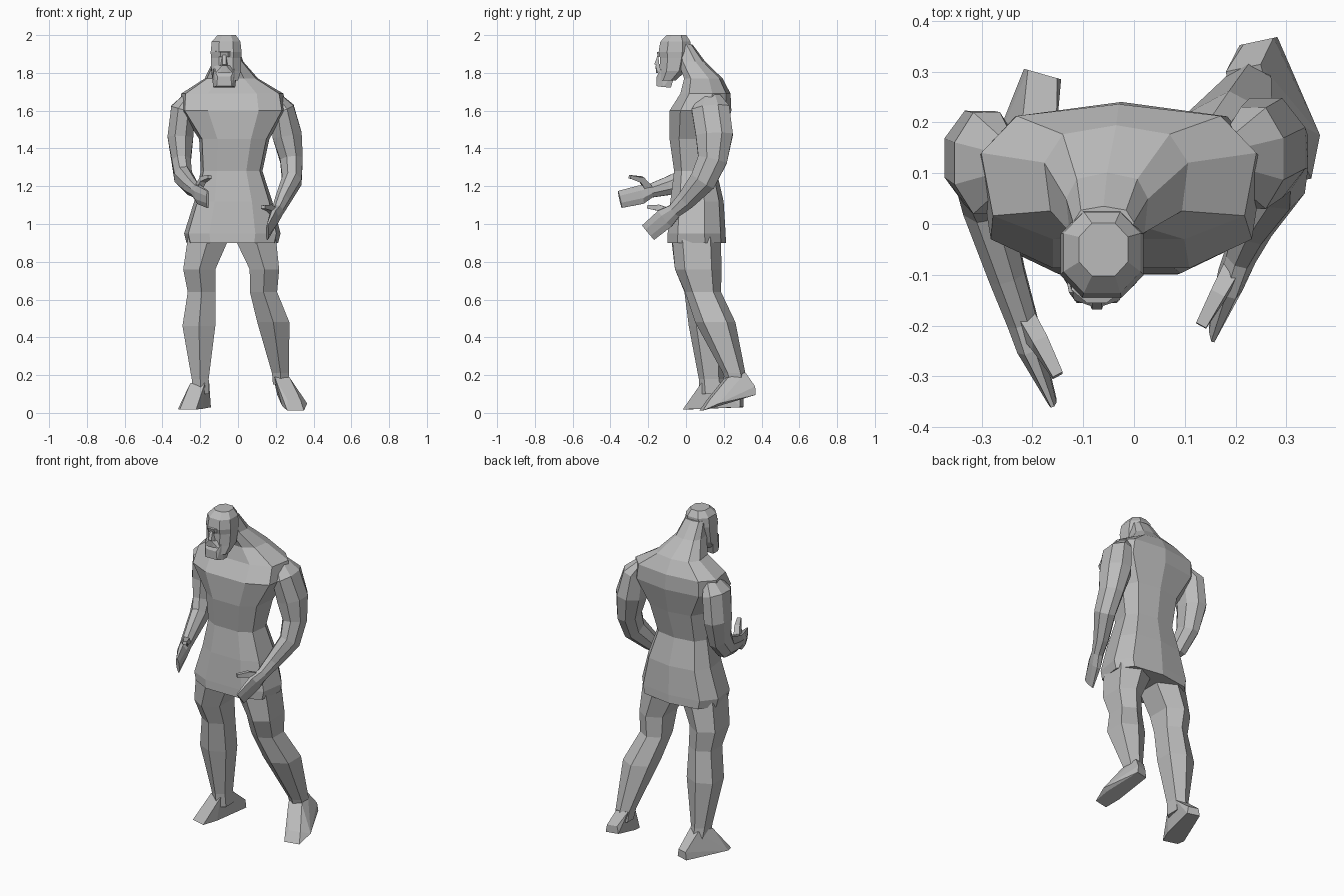
import bpy
import bmesh
import math
from mathutils import Vector

default_cube = bpy.data.objects.get("Cube")
if default_cube:
    bpy.data.objects.remove(default_cube)

clay = bpy.data.materials.new("grey clay")
clay.use_nodes = True
clay_colour = (.5, .5, .5, 1)
clay.diffuse_color = clay_colour
clay.node_tree.nodes["Principled BSDF"].inputs["Base Color"].default_value = clay_colour


def finish(name, bm):
    """Turn a bmesh into a flat shaded object."""
    bmesh.ops.recalc_face_normals(bm, faces=bm.faces)
    mesh = bpy.data.meshes.new(name)
    bm.to_mesh(mesh)
    bm.free()
    mesh.materials.append(clay)
    part = bpy.data.objects.new(name, mesh)
    bpy.context.collection.objects.link(part)
    return part


def ring(x, y, z, w, d):
    """A cross-section: centre, half width and half depth."""
    return Vector((x, y, z)), w, d


def loft(name, rings, sides=8, boxy=.8, tilt=False, phase=.5):
    """Skin cross-sections; tilted ones stand square to the path."""
    bm = bmesh.new()
    loops = []
    fit = math.cos(math.pi / sides) ** boxy
    for i, (centre, w, d) in enumerate(rings):
        along = Vector((0, 0, 1))
        if tilt:
            before, after = rings[max(i - 1, 0)], rings[min(i + 1, len(rings) - 1)]
            along = (after[0] - before[0]).normalized()
        across = Vector((1, 0, 0))
        across = (across - along * across.dot(along)).normalized()
        forward = along.cross(across)
        loop = []
        for k in range(sides):
            angle = math.tau * (k + phase) / sides
            c, s = math.cos(angle), math.sin(angle)
            u = math.copysign(abs(c) ** boxy, c) * w / fit
            v = math.copysign(abs(s) ** boxy, s) * d / fit
            loop.append(bm.verts.new(centre + across * u + forward * v))
        loops.append(loop)
    for low, high in zip(loops, loops[1:]):
        for k in range(sides):
            n = (k + 1) % sides
            bm.faces.new((low[k], low[n], high[n], high[k]))
    bm.faces.new(loops[0])
    bm.faces.new(loops[-1])
    return finish(name, bm)


def hull(name, points):
    """Wrap a few corner points in a faceted solid."""
    bm = bmesh.new()
    for point in points:
        bm.verts.new(point)
    bmesh.ops.convex_hull(bm, input=bm.verts)
    return finish(name, bm)


# Tunic: flat front, ridged back, flared skirt, narrow waist and broad chest
loft("tunic", [
    ring(x=-.03, y=.053, z=.9, w=.235, d=.152),
    ring(x=-.03, y=.053, z=.95, w=.247, d=.15),
    ring(x=-.025, y=.055, z=1.12, w=.2, d=.138),
    ring(x=-.034, y=.047, z=1.28, w=.158, d=.11),
    ring(x=-.02, y=.055, z=1.45, w=.18, d=.142),
    ring(x=-.025, y=.073, z=1.6, w=.272, d=.16),
    ring(x=-.03, y=.1, z=1.69, w=.262, d=.13),
    ring(x=-.035, y=.09, z=1.77, w=.137, d=.1),
    ring(x=-.053, y=.028, z=1.86, w=.078, d=.07),
    ring(x=-.06, y=-.01, z=1.95, w=.058, d=.043),
], sides=9, boxy=.7, phase=.25)

# Head, tapering into the jaw
loft("head", [
    ring(x=-.065, y=-.1, z=1.76, w=.065, d=.045),
    ring(x=-.063, y=-.07, z=1.81, w=.078, d=.07),
    ring(x=-.063, y=-.06, z=1.88, w=.08, d=.078),
    ring(x=-.063, y=-.06, z=1.91, w=.082, d=.085),
    ring(x=-.063, y=-.056, z=1.965, w=.076, d=.08),
    ring(x=-.06, y=-.05, z=2, w=.048, d=.052),
], boxy=.85)

# Face: each piece is the same on both sides of the middle line
face_x = -.073


def face_piece(name, corners):
    hull(name, [(face_x + side * x, y, z) for x, y, z in corners for side in (-1, 1)])


face_piece("brow", [(.05, -.13, 1.915), (.05, -.125, 1.89), (.02, -.155, 1.91),
                    (.02, -.148, 1.885), (.05, -.08, 1.9)])
face_piece("nose", [(.008, -.148, 1.9), (.01, -.168, 1.845), (.02, -.14, 1.835)])
face_piece("moustache", [(.01, -.162, 1.84), (.045, -.15, 1.8), (.055, -.11, 1.84),
                         (.02, -.158, 1.8)])
face_piece("beard", [(.04, -.155, 1.73), (.055, -.08, 1.722), (.07, -.05, 1.82),
                     (.055, -.135, 1.82), (.035, -.155, 1.78), (.058, -.12, 1.725)])

# Left arm hangs with a slight bend, the hand beside the hip
loft("left_arm", [
    ring(x=.19, y=.13, z=1.68, w=.03, d=.05),
    ring(x=.235, y=.13, z=1.61, w=.062, d=.1),
    ring(x=.26, y=.15, z=1.47, w=.078, d=.098),
    ring(x=.283, y=.14, z=1.34, w=.06, d=.078),
    ring(x=.285, y=.09, z=1.23, w=.052, d=.07),
    ring(x=.235, y=.0, z=1.125, w=.038, d=.05),
    ring(x=.21, y=-.06, z=1.07, w=.03, d=.038),
    ring(x=.19, y=-.11, z=1.03, w=.025, d=.055),
    ring(x=.155, y=-.2, z=.955, w=.008, d=.05),
], boxy=1, tilt=True)

# Right arm is bent further, the hand held out in front
loft("right_arm", [
    ring(x=-.25, y=.12, z=1.68, w=.03, d=.05),
    ring(x=-.29, y=.12, z=1.61, w=.065, d=.1),
    ring(x=-.305, y=.13, z=1.46, w=.068, d=.093),
    ring(x=-.3, y=.1, z=1.33, w=.05, d=.078),
    ring(x=-.29, y=.04, z=1.25, w=.047, d=.062),
    ring(x=-.25, y=-.1, z=1.2, w=.036, d=.048),
    ring(x=-.22, y=-.19, z=1.175, w=.03, d=.036),
    ring(x=-.205, y=-.24, z=1.155, w=.026, d=.05),
    ring(x=-.16, y=-.35, z=1.13, w=.008, d=.046),
], boxy=1, tilt=True)

# Thumbs
loft("left_thumb", [
    ring(x=.195, y=-.09, z=1.06, w=.018, d=.022),
    ring(x=.165, y=-.14, z=1.085, w=.015, d=.016),
    ring(x=.132, y=-.2, z=1.09, w=.011, d=.009),
], sides=4, tilt=True)
loft("right_thumb", [
    ring(x=-.215, y=-.19, z=1.18, w=.018, d=.022),
    ring(x=-.185, y=-.235, z=1.235, w=.016, d=.016),
    ring(x=-.15, y=-.298, z=1.25, w=.011, d=.009),
], sides=4, tilt=True)

# Legs
loft("left_leg", [
    ring(x=.225, y=.268, z=.15, w=.04, d=.045),
    ring(x=.225, y=.255, z=.21, w=.045, d=.053),
    ring(x=.187, y=.155, z=.48, w=.085, d=.095),
    ring(x=.135, y=.09, z=.64, w=.072, d=.085),
    ring(x=.14, y=.065, z=.76, w=.078, d=.11),
    ring(x=.09, y=.055, z=.93, w=.11, d=.115),
], sides=6)
loft("right_leg", [
    ring(x=-.195, y=.145, z=.1, w=.042, d=.065),
    ring(x=-.2, y=.135, z=.18, w=.045, d=.06),
    ring(x=-.207, y=.11, z=.46, w=.087, d=.085),
    ring(x=-.192, y=.087, z=.64, w=.074, d=.085),
    ring(x=-.205, y=.065, z=.76, w=.085, d=.11),
    ring(x=-.155, y=.05, z=.93, w=.11, d=.115),
], sides=6)


# Feet: heel block, instep under the ankle, and a low wide toe
def foot(name, heel, ankle, toe, ball):
    heel, ankle, toe = Vector(heel), Vector(ankle), Vector(toe)
    along = (toe - heel).normalized()
    side = along.cross(Vector((0, 0, 1))).normalized()
    up = Vector((0, 0, .045))
    points = [Vector(ball)]
    for s in (-1, 1):
        points += [heel + side * s * .038, heel + side * s * .03 + up,
                   toe + side * s * .045, toe + side * s * .035 + up - along * .04,
                   toe - along * .09 + side * s * .055,
                   ankle + side * s * .04 + along * .05, ankle + side * s * .035 - along * .05]
    hull(name, points)


foot("left_foot", heel=(.245, .36, .095), ankle=(.225, .26, .2),
     toe=(.305, .08, .012), ball=(.366, .175, .05))
foot("right_foot", heel=(-.18, .295, .03), ankle=(-.2, .14, .16),
     toe=(-.265, -.005, .018), ball=(-.318, .05, .02))
